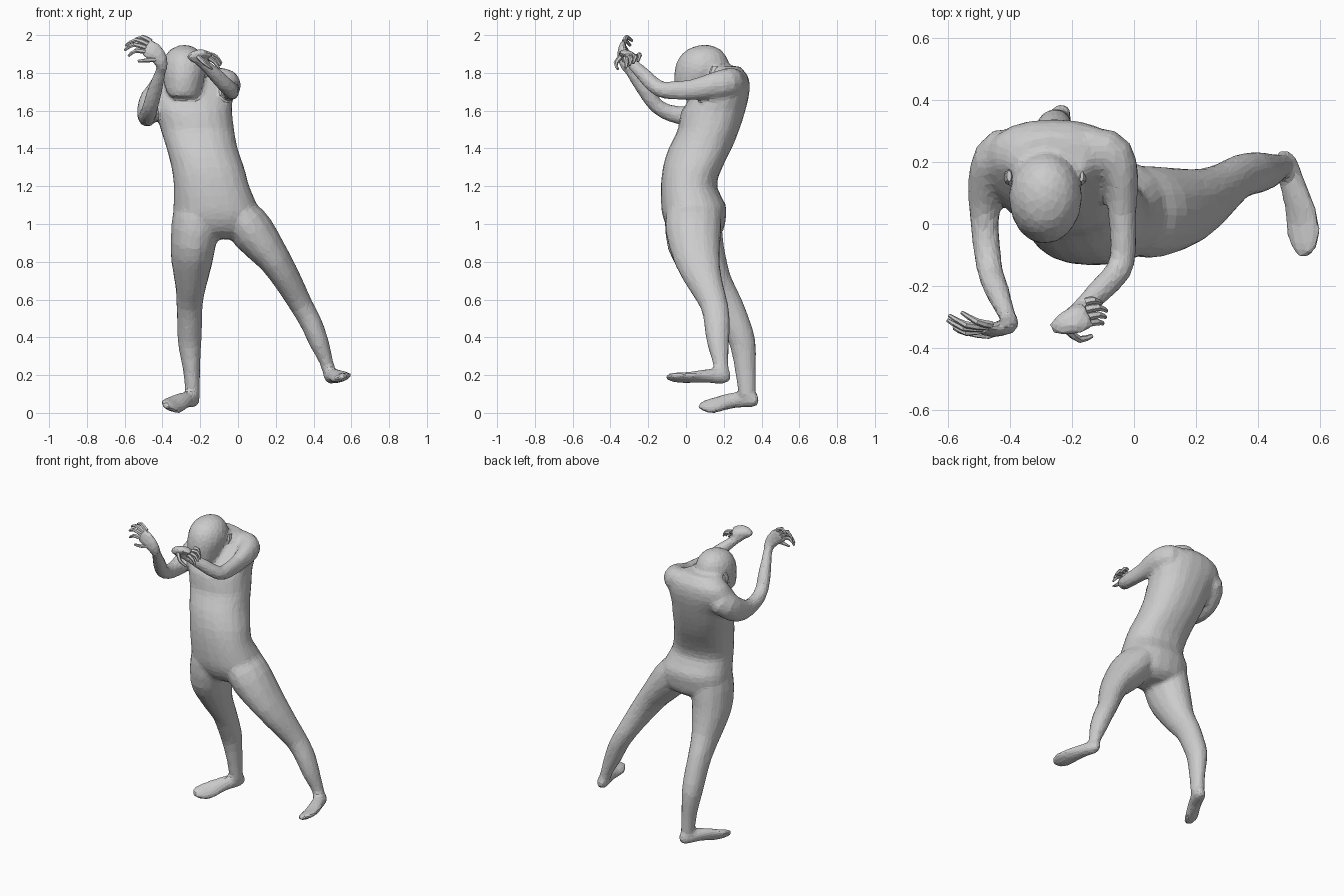
import bpy, bmesh, math
from mathutils import Vector


def spline(rows, steps):
    # Catmull-Rom interpolation of all station values
    out = []
    for i in range(len(rows) - 1):
        a, b, c, d = (rows[max(i - 1, 0)], rows[i], rows[i + 1], rows[min(i + 2, len(rows) - 1)])
        for s in range(steps):
            t = s / steps
            out.append([0.5 * (2 * q + (r - p) * t + (2 * p - 5 * q + 4 * r - w) * t * t
                               + (3 * q - p - 3 * r + w) * t ** 3)
                        for p, q, r, w in zip(a, b, c, d)])
    return out + [list(rows[-1])]


def loft(name, rows, ref=(1, 0, 0), sides=12, steps=2, flat=False, power=2.0):
    # skin of elliptical rings; each row is x, y, z, radius along ref, other radius
    rows = spline(rows, steps)
    pts = [Vector(r[:3]) for r in rows]
    bm = bmesh.new()
    rings = []
    for i, r in enumerate(rows):
        t = (pts[min(i + 1, len(pts) - 1)] - pts[max(i - 1, 0)]).normalized()
        if flat:
            t = Vector((0, 0, 1))
        u = Vector(ref)
        u = (u - t * u.dot(t)).normalized()
        v = t.cross(u)
        ring = []
        for k in range(sides):
            a = 2 * math.pi * k / sides
            c, s = math.cos(a), math.sin(a)
            cu = math.copysign(abs(c) ** (2 / power), c)
            sv = math.copysign(abs(s) ** (2 / power), s)
            ring.append(bm.verts.new(pts[i] + u * cu * r[3] + v * sv * r[4]))
        rings.append(ring)
    for a, b in zip(rings, rings[1:]):
        for k in range(sides):
            n = (k + 1) % sides
            bm.faces.new((a[k], a[n], b[n], b[k]))
    bm.faces.new(rings[0][::-1])
    bm.faces.new(rings[-1])
    bmesh.ops.recalc_face_normals(bm, faces=bm.faces)
    me = bpy.data.meshes.new(name)
    bm.to_mesh(me)
    bm.free()
    ob = bpy.data.objects.new(name, me)
    bpy.context.collection.objects.link(ob)
    return ob


def fingers(side, across, digits):
    # bent tapering digits (base, knuckle, tip)
    for i, (b, k, t) in enumerate(digits):
        loft(f"{side}_finger_{i + 1}", [(*b, .014, .013), (*k, .012, .011), (*t, .007, .006)],
             across, 6)


# torso with pelvis, waist, chest and rounded shoulders
body = [loft("body", [
    (-.10, .06, .92, .10, .08), (-.11, .055, .96, .19, .14), (-.11, .045, 1.03, .23, .166),
    (-.12, .04, 1.10, .222, .172), (-.14, .015, 1.20, .20, .148), (-.16, .035, 1.30, .193, .158),
    (-.19, .075, 1.40, .188, .168), (-.215, .12, 1.50, .195, .163), (-.235, .145, 1.60, .203, .17),
    (-.255, .195, 1.70, .225, .142), (-.262, .225, 1.78, .19, .105),
    (-.265, .205, 1.835, .11, .08)], sides=20, flat=True, power=2.25)]

# neck and head
body.append(loft("neck", [(-.265, .22, 1.72, .10, .09), (-.275, .16, 1.79, .08, .09),
                          (-.285, .09, 1.83, .07, .08)], sides=12))
body.append(loft("head", [
    (-.29, .0, 1.672, .065, .045), (-.29, .03, 1.70, .09, .086), (-.288, .065, 1.76, .108, .13),
    (-.285, .085, 1.82, .119, .145), (-.285, .09, 1.88, .107, .129),
    (-.285, .095, 1.925, .072, .087), (-.285, .1, 1.948, .022, .027)], sides=16, flat=True))

# legs
body.append(loft("left_leg", [
    (-.02, .035, 1.11, .07, .12), (.02, .04, 1.04, .105, .148), (.08, .04, .955, .118, .148),
    (.195, .06, .81, .087, .122), (.275, .105, .68, .072, .092), (.335, .15, .57, .062, .074),
    (.39, .165, .47, .058, .070), (.43, .17, .37, .052, .060), (.468, .183, .27, .037, .043),
    (.49, .187, .19, .034, .040)], sides=14))
body.append(loft("right_leg", [
    (-.205, .035, 1.10, .10, .13), (-.215, .035, 1.03, .133, .15), (-.237, .05, .90, .121, .152),
    (-.244, .09, .80, .11, .13), (-.25, .15, .68, .084, .10), (-.256, .215, .58, .07, .084),
    (-.256, .268, .46, .067, .077), (-.256, .302, .36, .062, .07), (-.245, .315, .22, .045, .056),
    (-.24, .325, .09, .040, .047)], sides=14))

# feet, heel to toes
body.append(loft("left_foot", [
    (.483, .236, .195, .018, .024), (.488, .20, .195, .038, .042), (.517, .11, .195, .044, .037),
    (.543, .01, .187, .059, .025), (.548, -.06, .188, .053, .022), (.55, -.105, .19, .027, .014)],
    ref=(1, 0, .35)))
body.append(loft("right_foot", [
    (-.228, .385, .065, .018, .024), (-.238, .348, .068, .038, .042),
    (-.285, .25, .067, .046, .040), (-.335, .16, .043, .058, .03), (-.366, .11, .040, .051, .026),
    (-.383, .072, .038, .025, .016)], ref=(.85, .45, -.35)))

# arms, from inside the chest to the wrist
body.append(loft("left_arm", [
    (-.22, .22, 1.73, .04, .06), (-.13, .245, 1.745, .07, .085), (-.07, .215, 1.745, .075, .08),
    (-.042, .14, 1.732, .058, .07), (-.038, .04, 1.712, .047, .057), (-.034, -.08, 1.707, .043, .049),
    (-.05, -.15, 1.72, .043, .045), (-.11, -.215, 1.78, .041, .041), (-.18, -.28, 1.845, .03, .032),
    (-.235, -.325, 1.885, .028, .03)], ref=(1, .3, 0)))
body.append(loft("right_arm", [
    (-.30, .20, 1.70, .05, .08), (-.39, .235, 1.70, .072, .09), (-.448, .205, 1.655, .074, .085),
    (-.476, .12, 1.595, .06, .078), (-.482, .02, 1.572, .048, .056), (-.474, -.08, 1.585, .045, .046),
    (-.463, -.155, 1.625, .043, .041), (-.442, -.212, 1.70, .041, .042),
    (-.415, -.28, 1.79, .031, .032), (-.40, -.315, 1.84, .03, .03)]))

# palms
body.append(loft("left_palm", [
    (-.265, -.335, 1.875, .02, .017), (-.235, -.325, 1.893, .037, .026),
    (-.19, -.31, 1.90, .049, .024), (-.145, -.292, 1.887, .046, .018)], (.2, -1, .25), 10))
body.append(loft("right_palm", [
    (-.398, -.31, 1.82, .028, .03), (-.41, -.33, 1.87, .043, .029), (-.45, -.34, 1.915, .056, .024),
    (-.49, -.337, 1.938, .05, .018)], (.55, .15, .8), 10))

# merge the parts into one blended skin with flat facets
bpy.ops.object.select_all(action='DESELECT')
for ob in body:
    ob.select_set(True)
bpy.context.view_layer.objects.active = body[0]
bpy.ops.object.join()
skin = body[0]
remesh = skin.modifiers.new("blend", 'REMESH')
remesh.mode = 'VOXEL'
remesh.voxel_size = .013
smooth = skin.modifiers.new("soften", 'SMOOTH')
smooth.factor = .5
smooth.iterations = 8
facets = skin.modifiers.new("facets", 'DECIMATE')
facets.ratio = .16

# ears
for name, s in (("right_ear", -1), ("left_ear", 1)):
    x = -.286 + s * .112
    loft(name, [(x, .135, 1.765, .009, .012), (x + s * .006, .15, 1.80, .015, .026),
                (x + s * .004, .155, 1.835, .008, .018)], sides=8)

# fingers and thumbs
fingers("left", (.2, -1, .25), [
    ((-.155, -.25, 1.895), (-.13, -.245, 1.895), (-.105, -.255, 1.86)),
    ((-.155, -.275, 1.89), (-.115, -.268, 1.885), (-.088, -.28, 1.85)),
    ((-.155, -.30, 1.885), (-.115, -.292, 1.87), (-.092, -.30, 1.84)),
    ((-.155, -.32, 1.88), (-.12, -.315, 1.855), (-.10, -.32, 1.825)),
    ((-.21, -.345, 1.885), (-.175, -.372, 1.85), (-.135, -.36, 1.82))])
fingers("right", (.55, .15, .8), [
    ((-.46, -.325, 1.965), (-.505, -.315, 1.99), (-.555, -.285, 1.97)),
    ((-.475, -.33, 1.95), (-.54, -.325, 1.975), (-.595, -.295, 1.945)),
    ((-.48, -.335, 1.93), (-.55, -.335, 1.95), (-.60, -.31, 1.92)),
    ((-.48, -.34, 1.91), (-.54, -.35, 1.918), (-.58, -.335, 1.89)),
    ((-.42, -.34, 1.875), (-.47, -.36, 1.868), (-.53, -.355, 1.862))])
